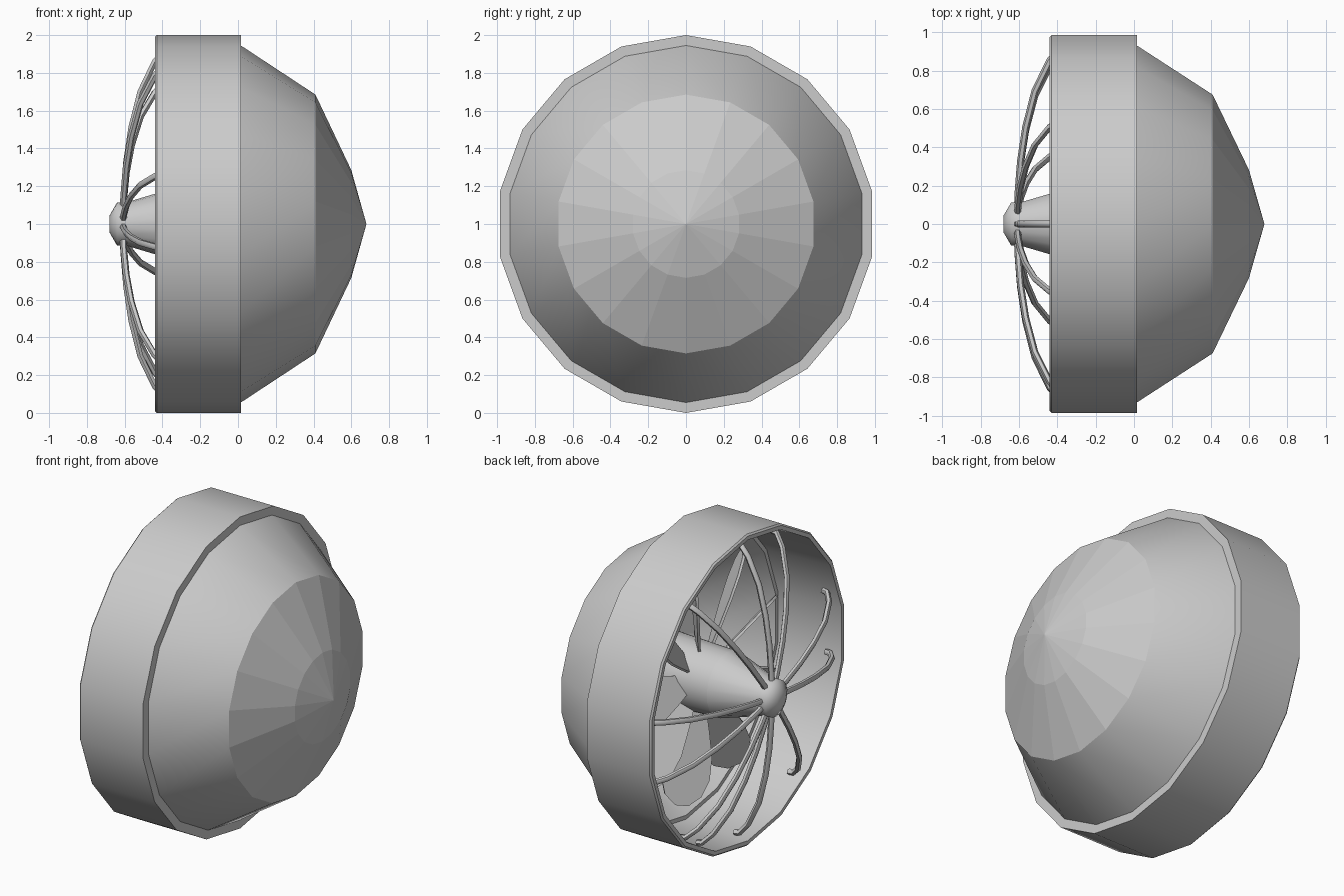
import bpy, bmesh, math

if "Cube" in bpy.data.objects:
    bpy.data.objects.remove(bpy.data.objects["Cube"])

SIDES = 18


def on_axis(x, r, a):
    """Point at distance r from the x-directed main axis; a is measured from up."""
    return (x, r * math.sin(a), 1 + r * math.cos(a))


def make_object(name, bm, smooth=True, angle=35):
    bmesh.ops.remove_doubles(bm, verts=bm.verts, dist=1e-5)
    bmesh.ops.recalc_face_normals(bm, faces=bm.faces)
    me = bpy.data.meshes.new(name)
    bm.to_mesh(me)
    bm.free()
    ob = bpy.data.objects.new(name, me)
    bpy.context.collection.objects.link(ob)
    if smooth:
        bpy.ops.object.select_all(action='DESELECT')
        ob.select_set(True)
        bpy.context.view_layer.objects.active = ob
        bpy.ops.object.shade_smooth_by_angle(angle=math.radians(angle))
    return ob


def lathe(name, profile, sides=SIDES, closed=False, smooth=True, angle=35):
    bm = bmesh.new()
    rings = [[bm.verts.new(on_axis(x, r, 2 * math.pi * i / sides)) for i in range(sides)]
             for x, r in profile]
    pairs = list(zip(rings, rings[1:]))
    if closed:
        pairs.append((rings[-1], rings[0]))
    for p, q in pairs:
        for i in range(sides):
            j = (i + 1) % sides
            bm.faces.new((p[i], p[j], q[j], q[i]))
    return make_object(name, bm, smooth, angle)


# Outer ring with a slightly bevelled intake lip
lathe("outer_ring", [(-0.44, 0.965), (-0.44, 0.99), (-0.43, 1.0), (0.015, 1.0),
                     (0.015, 0.945), (-0.2, 0.955)], closed=True)

# Tapered housing, hollow inside
lathe("housing", [(0.0, 0.95), (0.015, 0.945), (0.41, 0.685), (0.40, 0.665),
                  (0.0, 0.92)], closed=True)

# Faceted rear dome
lathe("rear_dome", [(0.41, 0.685), (0.60, 0.285), (0.68, 0.0)], smooth=False)

# Motor body, nose cone and rounded nose cap
lathe("motor_body", [(-0.29, 0.0), (-0.29, 0.205), (0.15, 0.22), (0.15, 0.0)])
lathe("nose_cone", [(-0.59, 0.0), (-0.59, 0.115), (-0.29, 0.205), (-0.29, 0.0)])
lathe("nose_cap", [(-0.68, 0.0), (-0.68, 0.045), (-0.64, 0.115), (-0.575, 0.115),
                   (-0.575, 0.0)], angle=60)

# Pitched fan blades: leaf outline given as (radius, half width)
outline = [(0.18, 0.06), (0.32, 0.10), (0.48, 0.14), (0.62, 0.145), (0.72, 0.11), (0.78, 0.04)]
pitch = math.radians(42)
bm = bmesh.new()
for k in range(9):
    a = math.radians(6 + 40 * k)
    tangent = (math.cos(a), -math.sin(a))
    rows = []
    for off in (-0.008, 0.008):
        loop = [(r, w) for r, w in outline] + [(r, -w) for r, w in reversed(outline)]
        row = []
        for r, w in loop:
            x, y, z = on_axis(-0.1, r, a)
            side = -w * math.cos(pitch) - off * math.sin(pitch)
            depth = w * math.sin(pitch) - off * math.cos(pitch)
            row.append(bm.verts.new((x + depth, y + side * tangent[0], z + side * tangent[1])))
        rows.append(row)
    bm.faces.new(rows[0])
    bm.faces.new(rows[1][::-1])
    n = len(rows[0])
    for i in range(n):
        j = (i + 1) % n
        bm.faces.new((rows[0][i], rows[1][i], rows[1][j], rows[0][j]))
make_object("fan_blades", bm)

# Curved guard wires running from the nose to the inside of the ring
path = [(-0.61, 0.02), (-0.605, 0.16), (-0.592, 0.33), (-0.565, 0.51),
        (-0.517, 0.70), (-0.44, 0.86), (-0.38, 0.93), (-0.345, 0.935)]
for deg in (0, 36, 82, 107, 144, 156, 180, 216, 262, 287, 336):
    cu = bpy.data.curves.new("guard_wire", 'CURVE')
    cu.dimensions = '3D'
    cu.bevel_depth = 0.018
    cu.bevel_resolution = 1
    cu.use_fill_caps = True
    sp = cu.splines.new('POLY')
    sp.points.add(len(path) - 1)
    for p, (x, r) in zip(sp.points, path):
        p.co = (*on_axis(x, r, math.radians(deg)), 1)
    ob = bpy.data.objects.new("guard_wire", cu)
    bpy.context.collection.objects.link(ob)
    bpy.ops.object.select_all(action='DESELECT')
    ob.select_set(True)
    bpy.context.view_layer.objects.active = ob
    bpy.ops.object.convert(target='MESH')
    bpy.ops.object.shade_smooth_by_angle(angle=math.radians(60))
